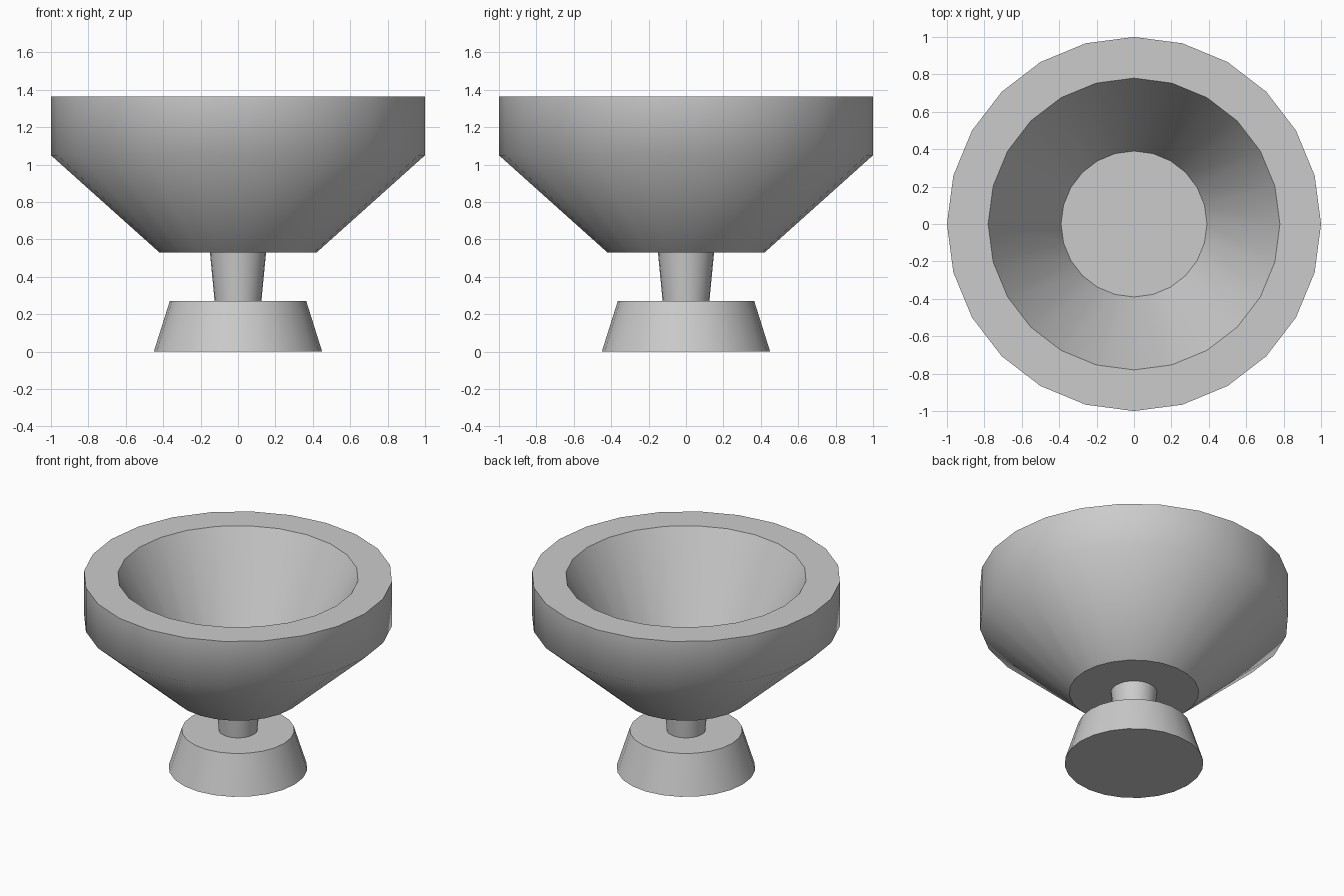
import bpy, bmesh
from math import cos, sin, pi

if "Cube" in bpy.data.objects:
    bpy.data.objects.remove(bpy.data.objects["Cube"])

SIDES = 24


def lathe(name, profile, cap_start=False, cap_end=False):
    """Revolve (radius, z) points around z; flat rings stay flat, walls are smooth."""
    bm = bmesh.new()
    rings = [[bm.verts.new((r * cos(2 * pi * i / SIDES), r * sin(2 * pi * i / SIDES), z))
              for i in range(SIDES)] for r, z in profile]
    for k in range(len(rings) - 1):
        lo, hi = rings[k], rings[k + 1]
        for i in range(SIDES):
            j = (i + 1) % SIDES
            f = bm.faces.new((lo[i], lo[j], hi[j], hi[i]))
            f.smooth = profile[k][1] != profile[k + 1][1]
    if cap_start:
        bm.faces.new(rings[0][::-1])
    if cap_end:
        bm.faces.new(rings[-1])
    mesh = bpy.data.meshes.new(name)
    bm.to_mesh(mesh)
    bm.free()
    obj = bpy.data.objects.new(name, mesh)
    bpy.context.collection.objects.link(obj)
    return obj


# Tapered foot
lathe("foot", [(0.45, 0.0), (0.365, 0.27)], cap_start=True, cap_end=True)

# Short stem, flaring slightly upward (ends are closed by foot and bowl)
lathe("stem", [(0.125, 0.27), (0.15, 0.53)])

# Thick bowl: outer cone, upright band, flat rim, inner cone, flat floor
lathe("bowl", [(0.42, 0.53), (1.0, 1.05), (1.0, 1.365), (0.78, 1.365), (0.39, 0.62)],
      cap_start=True, cap_end=True)
